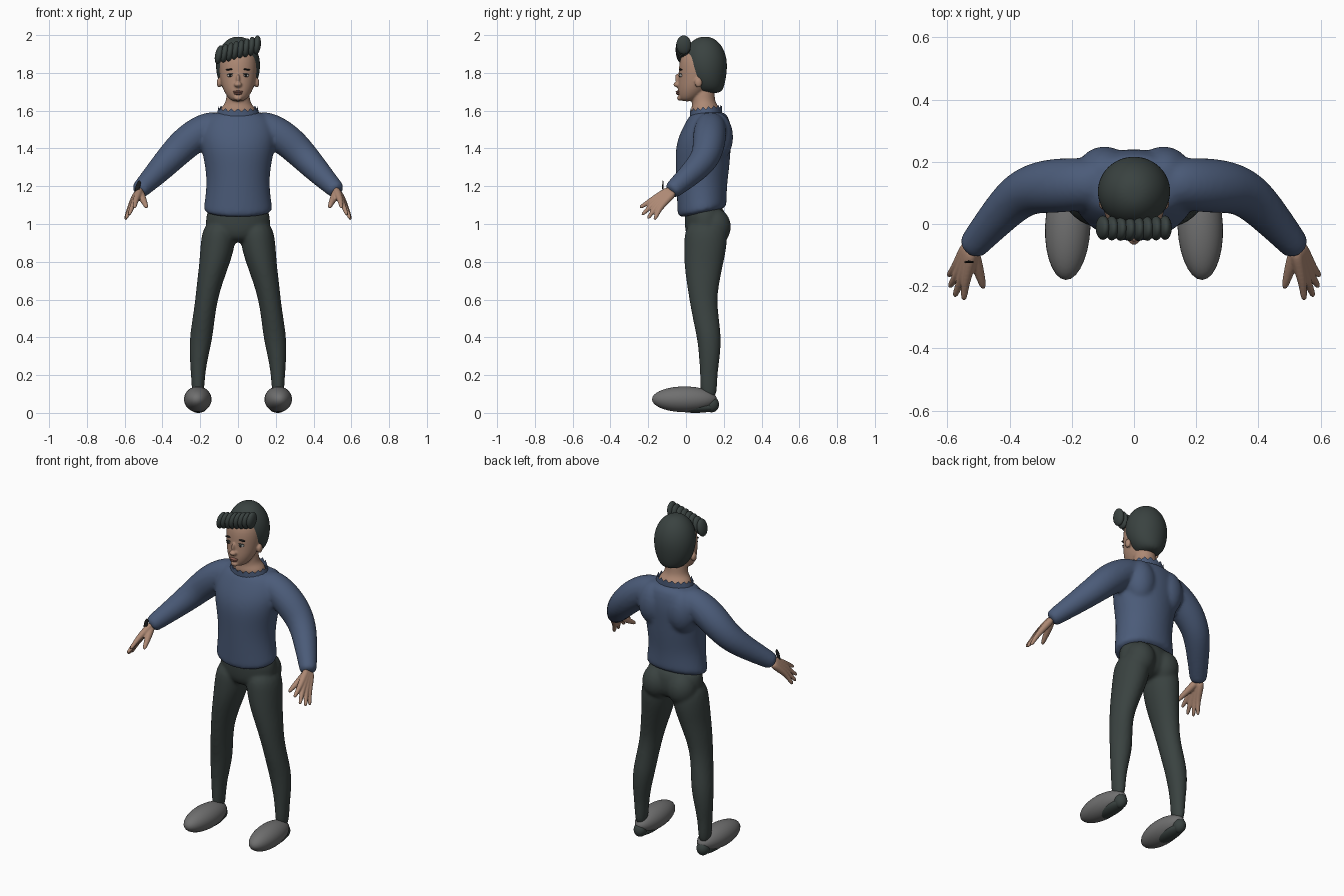
import bpy, bmesh, math
from mathutils import Vector, Matrix

if "Cube" in bpy.data.objects:
    bpy.data.objects.remove(bpy.data.objects["Cube"])


def material(name, r, g, b):
    m = bpy.data.materials.new(name)
    m.use_nodes = True
    m.diffuse_color = (r, g, b, 1)
    bsdf = m.node_tree.nodes["Principled BSDF"]
    bsdf.inputs["Base Color"].default_value = (r, g, b, 1)
    bsdf.inputs["Roughness"].default_value = 0.8
    return m


BLUE = material("blue_knit", 0.07, 0.105, 0.19)
DARK = material("dark_green_grey", 0.042, 0.055, 0.052)
SKIN = material("skin", 0.42, 0.25, 0.175)
GREY = material("shoe_grey", 0.16, 0.16, 0.16)
LIP = material("lip", 0.30, 0.13, 0.10)
WHITE = material("eye_white", 0.5, 0.47, 0.44)
BLACK = material("black", 0.012, 0.012, 0.012)


def loft(bm, rings, upright=True, side=1, n=16):
    """Closed skin through (x, y, z, a, b) ellipses, level or square to the path."""
    pts = [Vector((side * r[0], r[1], r[2])) for r in rings]
    loops = []
    for i, r in enumerate(rings):
        u, v = Vector((1, 0, 0)), Vector((0, 1, 0))
        if not upright:
            t = pts[min(i + 1, len(pts) - 1)] - pts[max(i - 1, 0)]
            u = t.cross(Vector((0, 0, 1))).normalized()
            v = t.cross(u).normalized()
        angles = [math.tau * k / n for k in range(n)]
        loops.append([bm.verts.new(pts[i] + u * r[3] * math.cos(a) + v * r[-1] * math.sin(a))
                      for a in angles])
    for lo, hi in zip(loops, loops[1:]):
        for k in range(n):
            bm.faces.new((lo[k], lo[(k + 1) % n], hi[(k + 1) % n], hi[k]))
    bm.faces.new(loops[0])
    bm.faces.new(loops[-1])


def ball(bm, at, size, tilt=0, axis="Y"):
    mat = (Matrix.Translation(at) @ Matrix.Rotation(tilt, 4, axis)
           @ Matrix.Diagonal((*size, 1)))
    bmesh.ops.create_uvsphere(bm, u_segments=28, v_segments=18, radius=1, matrix=mat)


def finish(bm, name, mat, subdiv=0, voxel=0, relax=4):
    bmesh.ops.recalc_face_normals(bm, faces=bm.faces)
    for f in bm.faces:
        f.smooth = True
    me = bpy.data.meshes.new(name)
    bm.to_mesh(me)
    bm.free()
    me.materials.append(mat)
    ob = bpy.data.objects.new(name, me)
    bpy.context.scene.collection.objects.link(ob)
    if subdiv:
        s = ob.modifiers.new("Subdivision", "SUBSURF")
        s.levels = s.render_levels = subdiv
    if voxel:
        r = ob.modifiers.new("Fuse", "REMESH")
        r.mode, r.voxel_size, r.use_smooth_shade = "VOXEL", voxel, True
        k = ob.modifiers.new("Relax", "SMOOTH")
        k.factor, k.iterations = 0.5, relax
    return ob


def blob(name, mat, at, size, tilt=0, axis="Y"):
    bm = bmesh.new()
    ball(bm, at, size, tilt, axis)
    return finish(bm, name, mat)


# Sweater: body, shoulder blades and sleeves fused together
bm = bmesh.new()
loft(bm, [(0, .085, 1.045, .188, .13), (0, .085, 1.08, .186, .133), (0, .083, 1.2, .168, .136),
          (0, .088, 1.3, .176, .145), (0, .09, 1.4, .198, .15), (0, .105, 1.48, .21, .142),
          (0, .12, 1.56, .185, .112), (0, .12, 1.6, .12, .085)])
for v in bm.verts:
    if v.co.z < 1.1:
        v.co.z += 0.2 * (v.co.y - 0.06)
for s in (-1, 1):
    ball(bm, (s * .095, .165, 1.46), (.09, .085, .13))
    loft(bm, [(.08, .13, 1.525, .075), (.15, .13, 1.515, .084), (.22, .125, 1.475, .09),
              (.3, .12, 1.41, .088), (.37, .098, 1.335, .078), (.45, .01, 1.25, .062),
              (.51, -.06, 1.19, .05), (.53, -.083, 1.168, .046)], False, s)
finish(bm, "sweater", BLUE, 2, 0.011, 5)

# Ragged neckline
bm = bmesh.new()
lower, upper = [], []
for k in range(36):
    a = math.tau * k / 36
    x, y = .104 * math.cos(a), .105 + .085 * math.sin(a)
    lean = 0.13 * (y - .105)
    lower.append(bm.verts.new((x * 1.12, y, 1.565 + lean)))
    upper.append(bm.verts.new((x, y, 1.606 + lean + .016 * (k % 2))))
for k in range(36):
    j = (k + 1) % 36
    bm.faces.new((lower[k], lower[j], upper[j], upper[k]))
finish(bm, "neckline", BLUE)

# Trousers: hips, seat and legs fused together
bm = bmesh.new()
loft(bm, [(0, .095, 1.11, .162, .105), (0, .105, 1.02, .176, .115),
          (0, .105, .95, .175, .112), (0, .1, .9, .12, .075)])
for s in (-1, 1):
    ball(bm, (s * .083, .15, .985), (.085, .088, .1))
    loft(bm, [(.095, .105, 1.02, .085, .11), (.105, .105, .9, .096, .118),
              (.122, .094, .8, .083, .107), (.147, .09, .7, .071, .09),
              (.167, .09, .6, .06, .074), (.185, .108, .48, .06, .07),
              (.195, .122, .4, .062, .065), (.207, .125, .3, .051, .057),
              (.212, .12, .2, .037, .046), (.212, .12, .06, .032, .046)], True, s)
finish(bm, "trousers", DARK, 2, 0.01, 4)

# Shoes with dark soles
for s, label in ((1, "left"), (-1, "right")):
    blob(label + "_shoe", GREY, (s * .213, -.008, .072), (.073, .172, .068), s * .04, "Z")
    bm = bmesh.new()
    ball(bm, (s * .21, .05, .03), (.045, .122, .03))
    ball(bm, (s * .21, .135, .045), (.036, .04, .042))
    finish(bm, label + "_sole", DARK)

# Hands: each finger runs from the wrist so that together they form the palm
wrist = Vector((.524, -.07, 1.178))
knuckle = Vector((.556, -.158, 1.108))
spread = Vector((.055, .08, -.07)).normalized()
tips = [(.548, -.247, 1.085), (.578, -.236, 1.045), (.595, -.205, 1.025), (.598, -.168, 1.02)]
for s, label in ((1, "left"), (-1, "right")):
    bm = bmesh.new()
    for i, tip in enumerate(tips):
        base = knuckle + spread * (.022 * (i - 1.5))
        start = wrist + spread * (.009 * (i - 1.5))
        tip = Vector(tip)
        path = [(start, .022), (start.lerp(base, .5), .021), (base, .0165),
                (base.lerp(tip, .5), .0125), (tip, .01)]
        loft(bm, [(*p, r) for p, r in path], False, s, 10)
    loft(bm, [(*wrist, .024), (.508, -.125, 1.14, .022), (.492, -.175, 1.108, .015),
              (.483, -.21, 1.085, .01)], False, s, 10)
    finish(bm, label + "_hand", SKIN, 2, 0.0045, 2)

# Thin pin on the right wrist
blob("wrist_pin", BLACK, (-.53, -.122, 1.198), (.012, .004, .034), .3)

# Neck, head, nose and ears
bm = bmesh.new()
loft(bm, [(0, .105, 1.575, .1, .08), (0, .105, 1.61, .098, .08), (0, .098, 1.632, .074, .066),
          (0, .09, 1.66, .062, .062), (0, .09, 1.75, .06, .062)])
loft(bm, [(0, .005, 1.648, .032, .034), (0, .022, 1.675, .06, .063), (0, .042, 1.72, .086, .088),
          (0, .06, 1.785, .1, .1), (0, .06, 1.86, .103, .1), (0, .07, 1.93, .08, .08)])
ball(bm, (0, -.047, 1.738), (.021, .02, .014))
ball(bm, (0, -.041, 1.762), (.01, .016, .034), .25, "X")
ball(bm, (0, -.034, 1.667), (.022, .014, .014))
for s in (-1, 1):
    ball(bm, (s * .1, .066, 1.748), (.013, .02, .026))
finish(bm, "head", SKIN, 2, 0.0055, 3)

# Face details
for s, label in ((1, "left"), (-1, "right")):
    blob(label + "_eye", WHITE, (s * .041, -.027, 1.786), (.017, .009, .008), s * .05)
    blob(label + "_pupil", BLACK, (s * .041, -.033, 1.786), (.008, .006, .008))
    blob(label + "_eyelid", DARK, (s * .041, -.029, 1.794), (.019, .009, .003), s * .12)
    blob(label + "_eyebrow", BLACK, (s * .045, -.027, 1.818), (.021, .01, .004), s * .1)
blob("upper_lip", LIP, (0, -.041, 1.7), (.026, .014, .006))
blob("lower_lip", LIP, (0, -.039, 1.69), (.021, .014, .007))

# Hair cap and the rolled fringe
bm = bmesh.new()
loft(bm, [(0, .125, 1.69, .05, .06), (0, .116, 1.725, .092, .088), (0, .108, 1.79, .117, .109),
          (0, .103, 1.86, .122, .119), (0, .1, 1.925, .104, .104),
          (0, .1, 1.972, .066, .068), (0, .1, 1.992, .025, .025)])
finish(bm, "hair_cap", DARK, 2)
bm = bmesh.new()
for i in range(8):
    t = i / 7
    ball(bm, (-.1 + .2 * t, -.012 - .004 * math.sin(math.pi * t), 1.896 + .052 * t),
         (.021, .039, .0505), .22 - .12 * t)
finish(bm, "fringe", DARK)
